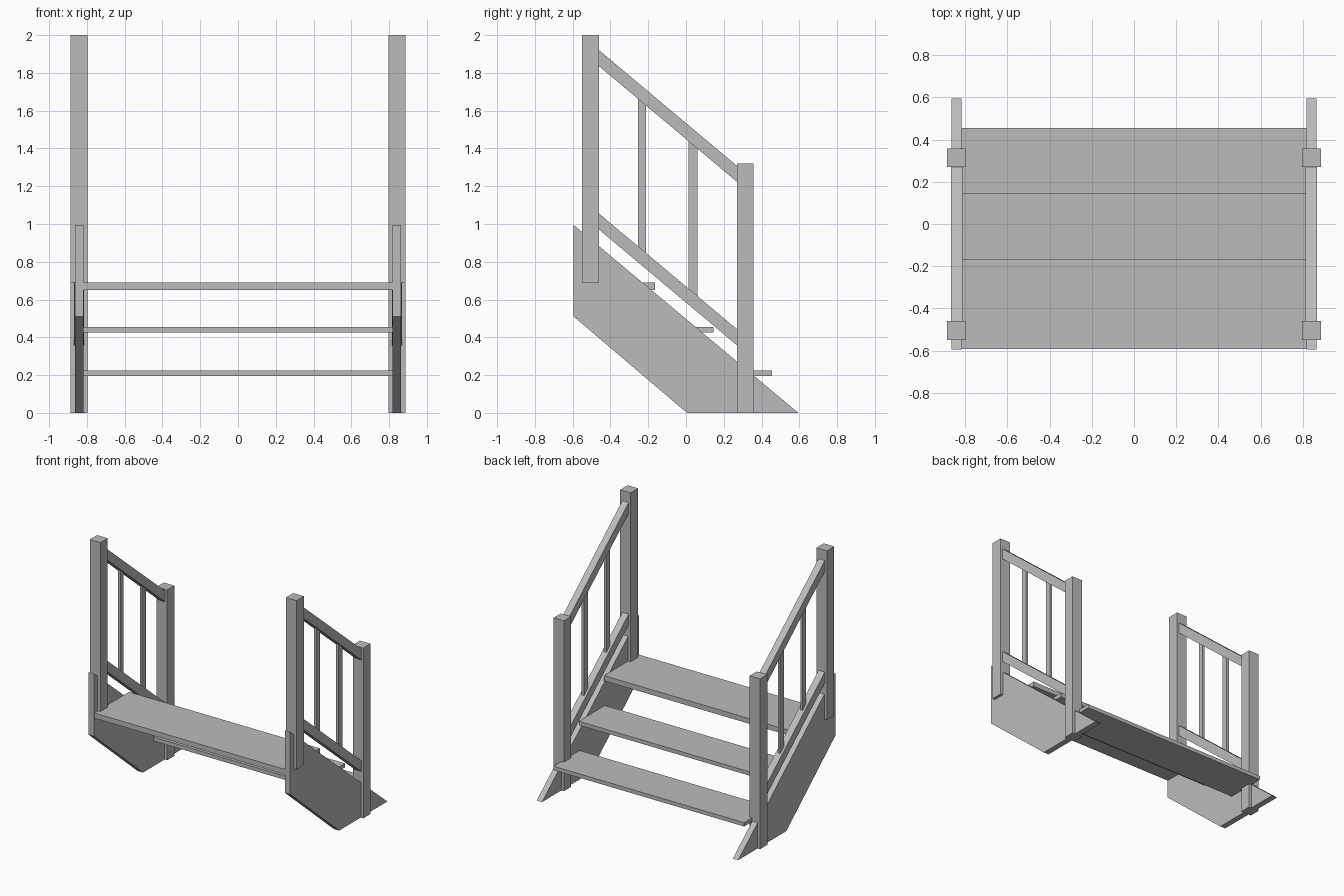
import bpy
import bmesh

if "Cube" in bpy.data.objects:
    bpy.data.objects.remove(bpy.data.objects["Cube"], do_unlink=True)

grey = bpy.data.materials.new("plain grey")
grey.use_nodes = True
grey.diffuse_color = (0.5, 0.5, 0.5, 1)
grey.node_tree.nodes["Principled BSDF"].inputs["Base Color"].default_value = (0.5, 0.5, 0.5, 1)

SIDE_X = 0.841  # centre plane of each railing


def extrude_profile(name, profile, x, width):
    """Extrude a (y, z) outline along x, centred on the given x."""
    bm = bmesh.new()
    face = bm.faces.new([bm.verts.new((x - width / 2, y, z)) for y, z in profile])
    ext = bmesh.ops.extrude_face_region(bm, geom=[face])
    verts = [v for v in ext["geom"] if isinstance(v, bmesh.types.BMVert)]
    bmesh.ops.translate(bm, verts=verts, vec=(width, 0, 0))
    bmesh.ops.recalc_face_normals(bm, faces=bm.faces)
    mesh = bpy.data.meshes.new(name)
    bm.to_mesh(mesh)
    bm.free()
    mesh.materials.append(grey)
    obj = bpy.data.objects.new(name, mesh)
    bpy.context.collection.objects.link(obj)
    return obj


def box(y0, y1, z0, z1):
    return [(y0, z0), (y1, z0), (y1, z1), (y0, z1)]


def sloped(y0, y1, z0, z1, height):
    """Sloping bar with plumb-cut ends; z0 and z1 are its underside."""
    return [(y0, z0), (y1, z1), (y1, z1 + height), (y0, z0 + height)]


# Treads
for name, y0, y1, top, thick in (
    ("lower_tread", 0.135, 0.455, 0.225, 0.03),
    ("middle_tread", -0.175, 0.145, 0.455, 0.03),
    ("upper_tread", -0.592, -0.165, 0.69, 0.04),
):
    extrude_profile(name, box(y0, y1, top - thick, top), 0, 1.635)

# Stringers, posts, rails and balusters on both sides
for side, sign in (("left", 1), ("right", -1)):
    x = sign * SIDE_X
    parts = (
        ("stringer", [(-0.595, 0.995), (-0.595, 0.51), (0.005, 0), (0.595, 0)], 0.046),
        ("upper_post", box(-0.55, -0.46, 0.69, 2.0), 0.09),
        ("lower_post", box(0.27, 0.357, 0, 1.32), 0.09),
        ("handrail", sloped(-0.46, 0.27, 1.835, 1.223, 0.085), 0.054),
        ("bottom_rail", sloped(-0.46, 0.27, 0.97, 0.358, 0.085), 0.054),
        ("upper_baluster", sloped(-0.255, -0.213, 0.87, 0.835, 0.82), 0.02),
        ("lower_baluster", sloped(0.014, 0.062, 0.645, 0.605, 0.82), 0.02),
    )
    for part, profile, width in parts:
        extrude_profile(side + "_" + part, profile, x, width)
